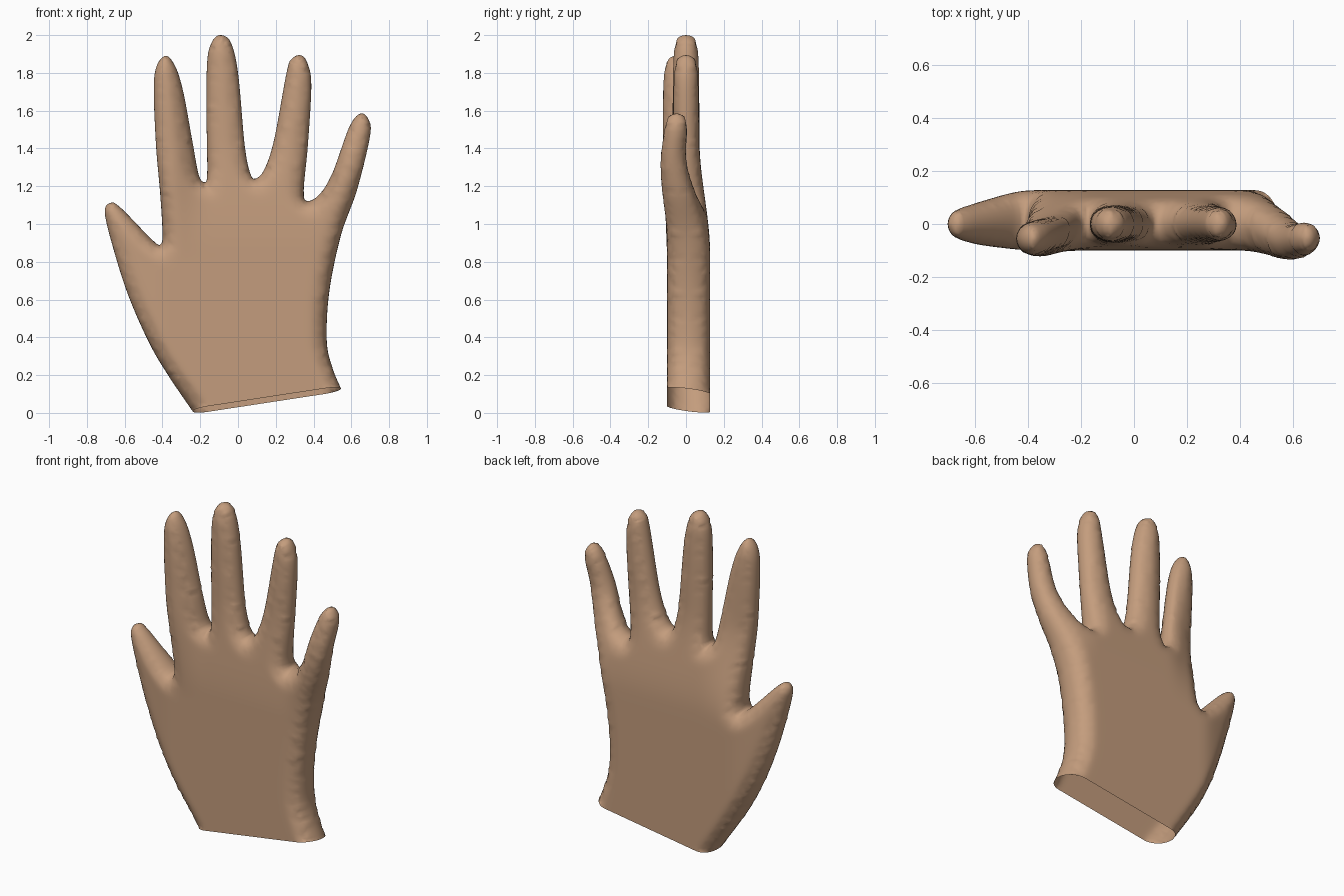
import bpy, bmesh, math
from mathutils import Vector, kdtree
from mathutils.geometry import delaunay_2d_cdt

if "Cube" in bpy.data.objects:
    bpy.data.objects.remove(bpy.data.objects["Cube"])

# Front outline (x, z) from the thumb side of the cuff round to the little finger side
OUTLINE = [(-.24, .01), (-.37, .2), (-.47, .37), (-.58, .62), (-.66, .87), (-.705, 1.06), (-.675, 1.112),
           (-.62, 1.085), (-.45, .912), (-.408, .895), (-.40, .96), (-.412, 1.16), (-.436, 1.45), (-.443, 1.78),
           (-.39, 1.889), (-.335, 1.84), (-.29, 1.7), (-.242, 1.44), (-.208, 1.26), (-.178, 1.222),
           (-.163, 1.27), (-.167, 1.6), (-.163, 1.86), (-.14, 1.96), (-.098, 2.0), (-.04, 1.965), (0, 1.8),
           (.035, 1.42), (.064, 1.27), (.092, 1.24), (.14, 1.29), (.192, 1.45), (.257, 1.8), (.285, 1.875),
           (.335, 1.893), (.37, 1.845), (.388, 1.73), (.37, 1.42), (.348, 1.18), (.365, 1.122), (.43, 1.155),
           (.5, 1.27), (.59, 1.515), (.65, 1.585), (.693, 1.55), (.698, 1.46), (.63, 1.18), (.545, .94),
           (.483, .64), (.47, .38), (.50, .24), (.545, .13)]
EDGE = .085          # width of the rounded edge


def ss(a, b, v):
    t = max(0, min(1, (v - a) / (b - a)))
    return t * t * (3 - 2 * t)


def bend(x, z):
    """Depth of the middle surface: index and little finger curl forward."""
    curl = -.055 * (1 - ss(-.38, -.16, x)) - .07 * ss(.36, .56, x) + .02 * ss(1.3, 1.58, z) * ss(.4, .6, x)
    w = ss(.8, 1.4, z)
    thumb = ss(-.4, -.65, x) if x < -.4 and z < 1.15 else 0
    palm = .014 - .014 * (1 - ss(-.65, -.4, x)) * (z < 1.15)
    return palm * (1 - w) + w * curl * (0 if z < 1.15 and x < -.42 else 1)


def half_depth(x, z):
    h = .114 - .042 * ss(.85, 1.45, z)
    if z < 1.15:
        h = min(h, .114 - .042 * (1 - ss(-.68, -.38, x)))
    return h


# Smooth the outline with a Catmull-Rom spline
pts = [Vector(p) for p in OUTLINE]
ext = [pts[0] * 2 - pts[1]] + pts + [pts[-1] * 2 - pts[-2]]
fine = []
for a, b, c, d in zip(ext, ext[1:], ext[2:], ext[3:]):
    n = math.ceil((c - b).length / .004)
    for k in range(n):
        t = k / n
        fine.append(.5 * (2 * b + (c - a) * t + (2 * a - 5 * b + 4 * c - d) * t * t
                          + (3 * b - a - 3 * c + d) * t ** 3))
fine.append(pts[-1])
kd = kdtree.KDTree(len(fine))
for i, p in enumerate(fine):
    kd.insert(p.to_3d(), i)
kd.balance()


def dist(p):
    return kd.find(p.to_3d())[2]


# Outline loop closed by the cuff line, then inner rings and a grid
rim = fine[:-1:4] + [fine[-1]]
loop = rim + [pts[-1].lerp(pts[0], (1 - math.cos(math.pi * k / 44)) / 2) for k in range(1, 44)]
cloud = list(loop)
for off in (.002, .007, .015, .026):
    for i in range(0, len(fine) - 1, 4):
        tan = (fine[i + 1] - fine[max(0, i - 1)]).normalized()
        p = fine[i] + Vector((tan.y, -tan.x)) * off
        if abs(dist(p) - off) < .001:
            cloud.append(p)
for i in range(-36, 37):
    for j in range(0, 101):
        p = Vector((i * .02 + .003, j * .02 + .004))
        if dist(p) > .035:
            cloud.append(p)
flat, _, tris = delaunay_2d_cdt(cloud, [], [list(range(len(loop)))], 1, 1e-5)[:3]

# Inflate into front and back shells joined along the outline, open at the cuff
bm = bmesh.new()
front, back = {}, {}
for i in {i for t in tris for i in t}:
    x, z = flat[i]
    d = dist(flat[i])
    u = 1 - min(d / EDGE, 1)
    t = half_depth(x, z) * math.sqrt(max(0, 1 - u * u))
    mid = bend(x, z)
    tilt = .13 * (1 - ss(.0, .35, z - .17 * (x + .24)))
    if d < 1e-4:
        front[i] = back[i] = bm.verts.new((x, mid, max(0, z - tilt * mid)))
    else:
        front[i] = bm.verts.new((x, mid - t, max(0, z - tilt * (mid - t))))
        back[i] = bm.verts.new((x, mid + t, max(0, z - tilt * (mid + t))))
for t in tris:
    for side, order in ((front, t), (back, t[::-1])):
        vs = [side[i] for i in order]
        if bm.faces.get(vs) is None:
            bm.faces.new(vs)

# Soften the bend across the fingers
inner = [v for v in bm.verts if not v.is_boundary]
for _ in range(4):
    bmesh.ops.smooth_vert(bm, verts=inner, factor=.5, use_axis_y=True)

mesh = bpy.data.meshes.new("glove")
bm.to_mesh(mesh)
bm.free()
glove = bpy.data.objects.new("glove", mesh)
bpy.context.collection.objects.link(glove)
mat = bpy.data.materials.new("tan")
mat.diffuse_color = (.55, .335, .205, 1)
mat.use_nodes = True
mat.node_tree.nodes["Principled BSDF"].inputs["Base Color"].default_value = mat.diffuse_color
mesh.materials.append(mat)
for f in mesh.polygons:
    f.use_smooth = True
